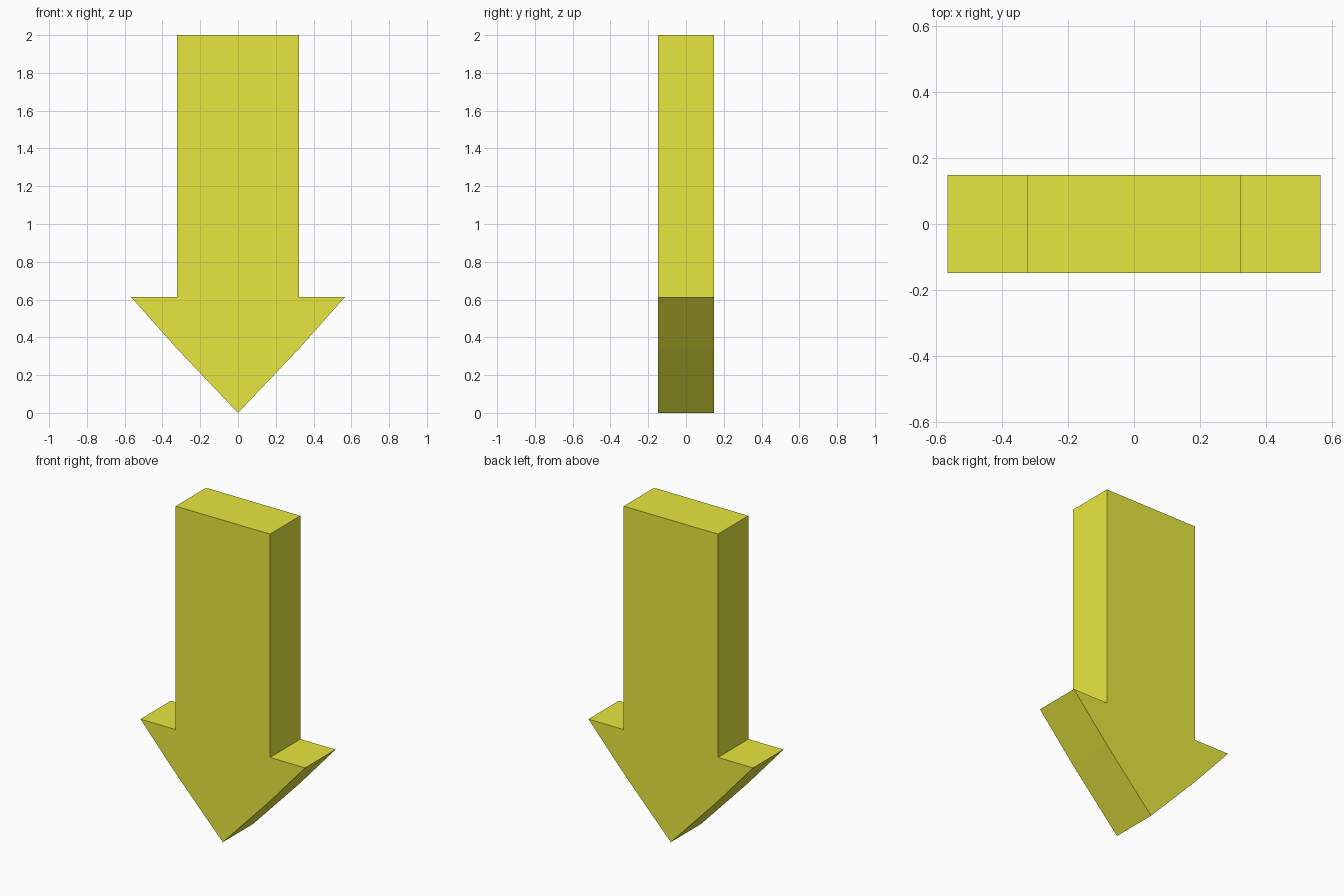
import bpy
import bmesh

if "Cube" in bpy.data.objects:
    bpy.data.objects.remove(bpy.data.objects["Cube"])

DEPTH = 0.298

# right half of the arrow outline, from tip to top (x, z)
half = [(0.324, 0.341), (0.566, 0.613), (0.324, 0.613), (0.324, 2.0)]
outline = [(0.0, 0.0)] + half + [(-x, z) for x, z in reversed(half)]

# front face pushed back into a solid slab
bm = bmesh.new()
front = bm.faces.new([bm.verts.new((x, -DEPTH / 2, z)) for x, z in outline])
result = bmesh.ops.extrude_face_region(bm, geom=[front], use_keep_orig=True)
back = [v for v in result["geom"] if isinstance(v, bmesh.types.BMVert)]
bmesh.ops.translate(bm, verts=back, vec=(0, DEPTH, 0))
bmesh.ops.recalc_face_normals(bm, faces=bm.faces)

mesh = bpy.data.meshes.new("down_arrow")
bm.to_mesh(mesh)
bm.free()
arrow = bpy.data.objects.new("down_arrow", mesh)
bpy.context.collection.objects.link(arrow)

# yellow paint
yellow = bpy.data.materials.new("yellow")
yellow.diffuse_color = (0.8, 0.8, 0.05, 1.0)
yellow.use_nodes = True
yellow.node_tree.nodes["Principled BSDF"].inputs["Base Color"].default_value = yellow.diffuse_color
mesh.materials.append(yellow)
